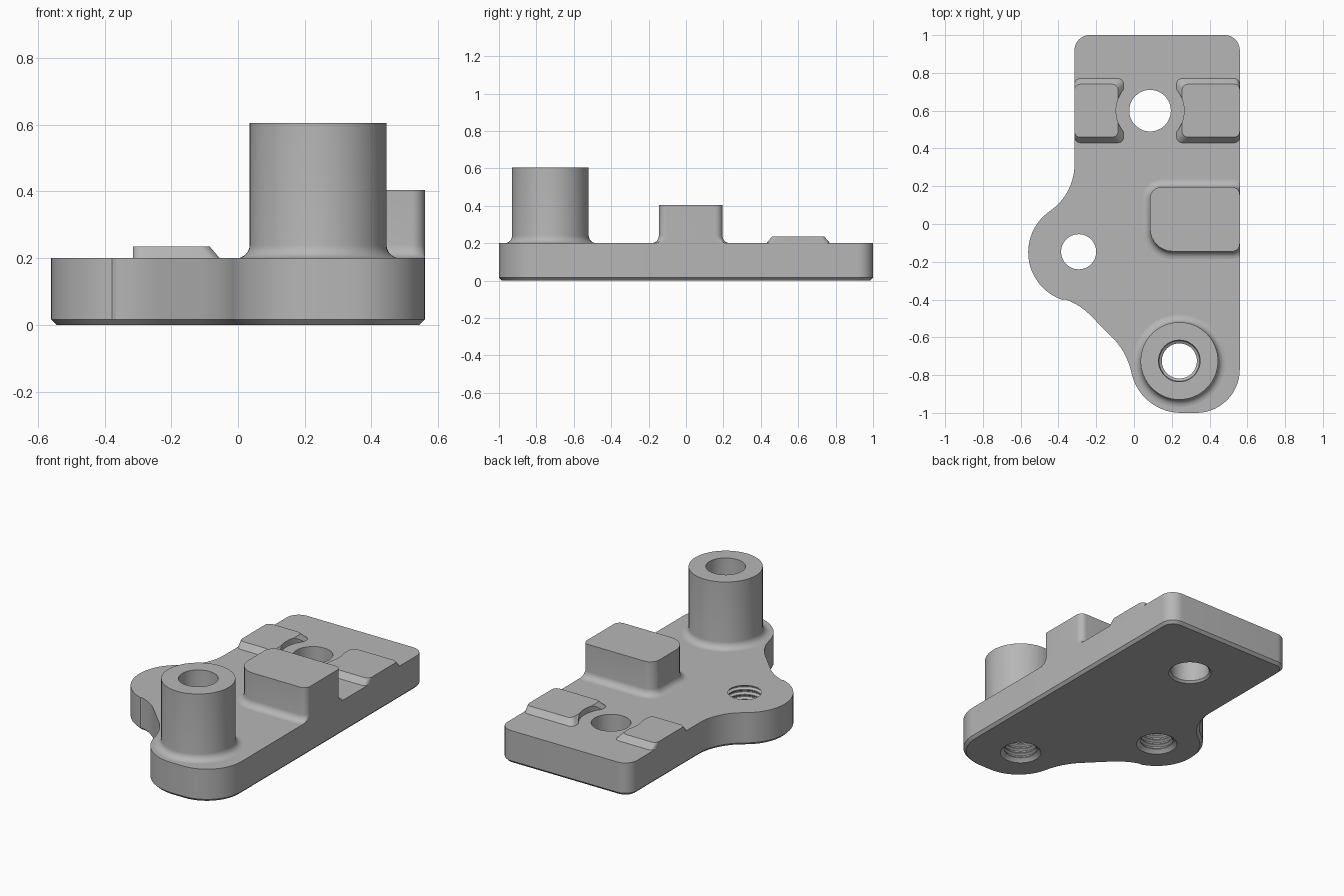
import bpy, bmesh, math

if "Cube" in bpy.data.objects:
    bpy.data.objects.remove(bpy.data.objects["Cube"])

GREY = (0.47, 0.47, 0.47, 1)
mat = bpy.data.materials.new("machined grey")
mat.use_nodes = True
mat.diffuse_color = GREY
bsdf = next(n for n in mat.node_tree.nodes if n.type == 'BSDF_PRINCIPLED')
bsdf.inputs["Base Color"].default_value = GREY

TOP, SIDE = 0.2, 0.56      # plate top height, straight right-hand edge


def arc(cx, cy, r, a0, a1, n=14):
    angles = [math.radians(a0 + (a1 - a0) * i / n) for i in range(n + 1)]
    return [(cx + r * math.cos(a), cy + r * math.sin(a)) for a in angles]


def circle(c, r, n=64):
    return arc(*c, r, 0, 360, n)[:-1]


def rounded(x0, x1, y0, y1, radii):
    """Rounded rectangle; radii run from front +x corner counter-clockwise."""
    pts = []
    corners = [(x1, y0, -1, 1), (x1, y1, -1, -1), (x0, y1, 1, -1), (x0, y0, 1, 1)]
    for i, ((x, y, sx, sy), r) in enumerate(zip(corners, radii)):
        pts += arc(x + sx * r, y + sy * r, r, 90 * i - 90, 90 * i, 8)
    return pts


def loft(name, rings):
    """Closed solid through (outline, height) rings."""
    bm = bmesh.new()
    loops = [[bm.verts.new((x, y, z)) for x, y in pts] for pts, z in rings]
    n = len(loops[0])
    for a, b in zip(loops, loops[1:]):
        for i in range(n):
            j = (i + 1) % n
            bm.faces.new((a[i], a[j], b[j], b[i]))
    bm.faces.new(loops[0][::-1])
    bm.faces.new(loops[-1])
    bmesh.ops.recalc_face_normals(bm, faces=bm.faces)
    me = bpy.data.meshes.new(name)
    bm.to_mesh(me)
    bm.free()
    me.materials.append(mat)
    ob = bpy.data.objects.new(name, me)
    bpy.context.collection.objects.link(ob)
    return ob


def activate(ob):
    bpy.ops.object.select_all(action='DESELECT')
    ob.select_set(True)
    bpy.context.view_layer.objects.active = ob


def cut(ob, cutter):
    cutter.hide_render = True
    mod = ob.modifiers.new("bore", 'BOOLEAN')
    mod.operation, mod.solver, mod.object = 'DIFFERENCE', 'EXACT', cutter
    activate(ob)
    bpy.ops.object.modifier_apply(modifier=mod.name)


def fillet(r, steps=6):
    """(outward offset, height) pairs of a base fillet."""
    angles = [math.pi / 2 * i / steps for i in range(steps + 1)]
    return [(r * (1 - math.sin(t)), TOP + r * (1 - math.cos(t))) for t in angles]


def thread(z0, z1, pitch=0.03):
    """(radius, height) pairs of a ridged bore with a countersunk mouth."""
    prof = [(0.125, -0.01), (0.109, 0.008)]
    z = z0
    while z < z1:
        prof += [(0.093, z), (0.093, z + pitch * 0.2), (0.107, z + pitch * 0.5),
                 (0.107, z + pitch * 0.7)]
        z += pitch
    return prof


# Base plate: outline of tangent arcs, bottom edge chamfered
outline = (arc(0.33, -0.77, 0.23, 0, -90) + arc(0.25, -0.73, 0.27, -90, -168)
           + arc(-0.376, -0.863, 0.37, 12, 45) + arc(-0.468, -0.713, 0.33, 45, 72)
           + arc(-0.295, -0.15, 0.265, 252, 124.5, 28)
           + arc(-0.615, 0.316, 0.3, -55.5, 0)
           + arc(-0.235, 0.92, 0.08, 180, 90) + arc(0.48, 0.92, 0.08, 90, 0))
clean = [p for i, p in enumerate(outline) if math.dist(p, outline[i - 1]) > 0.004][::-1]


def inset(pts, d):
    out = []
    for i, (x, y) in enumerate(pts):
        (ax, ay), (bx, by) = pts[i - 1], pts[(i + 1) % len(pts)]
        tx, ty = bx - ax, by - ay
        length = math.hypot(tx, ty)
        out.append((x - ty / length * d, y + tx / length * d))
    return out


plate = loft("base_plate", [(inset(clean, 0.016), 0), (clean, 0.016), (clean, TOP)])

# Tubular boss with base fillet
BOSS, LOBE, BOLT = (0.24, -0.725), (-0.293, -0.147), (0.085, 0.6)
boss = loft("boss", [(circle(BOSS, 0.245), TOP - 0.005)]
            + [(circle(BOSS, 0.205 + d), z) for d, z in fillet(0.04)]
            + [(circle(BOSS, 0.205), 0.605)])


# Stop block, flush with the right-hand edge of the plate
def block_ring(d):
    pts = rounded(0.085 - d, SIDE + d, -0.145 - d, 0.195 + d,
                  [r + d for r in (0.04, 0.04, 0.06, 0.12)])
    return [(min(x, SIDE), y) for x, y in pts]


block = loft("stop_block", [(block_ring(d), z) for d, z in fillet(0.04)]
             + [(block_ring(0), 0.405)])

# Low locating pads either side of the bolt hole
def pad(name, outer, inner):
    s = math.copysign(1, inner - outer)

    def ring(d):
        x0, x1 = sorted((outer, inner - s * d))
        return rounded(x0, x1, 0.43 + d, 0.77 - d, [0.03] * 4)
    return loft(name, [(ring(0), TOP - 0.005), (ring(0), TOP), (ring(0.03), 0.235)])


pads = [pad("right_pad", -0.315, -0.055), pad("left_pad", SIDE, 0.225)]

# Bores
def bore(name, centre, profile):
    return loft(name, [(circle(centre, r, 48), z) for r, z in profile])


bolt_bore = bore("bolt_cutter", BOLT, [(0.132, -0.01), (0.11, 0.012), (0.11, 0.3)])
lobe_bore = bore("lobe_cutter", LOBE, thread(0.02, 0.22))
boss_bore = bore("boss_cutter", BOSS, thread(0.02, 0.3) + [(0.11, 0.33), (0.11, 0.7)])
relief = bore("relief_cutter", BOLT, [(0.18, 0.1), (0.18, 0.3)])
for c in (bolt_bore, lobe_bore, boss_bore):
    cut(plate, c)
cut(boss, boss_bore)
for p in pads:
    cut(p, relief)
for c in (bolt_bore, lobe_bore, boss_bore, relief):
    bpy.data.objects.remove(c)

# Smooth shading with crisp edges
for ob in [plate, boss, block] + pads:
    activate(ob)
    bpy.ops.object.shade_smooth_by_angle(angle=math.radians(30))
